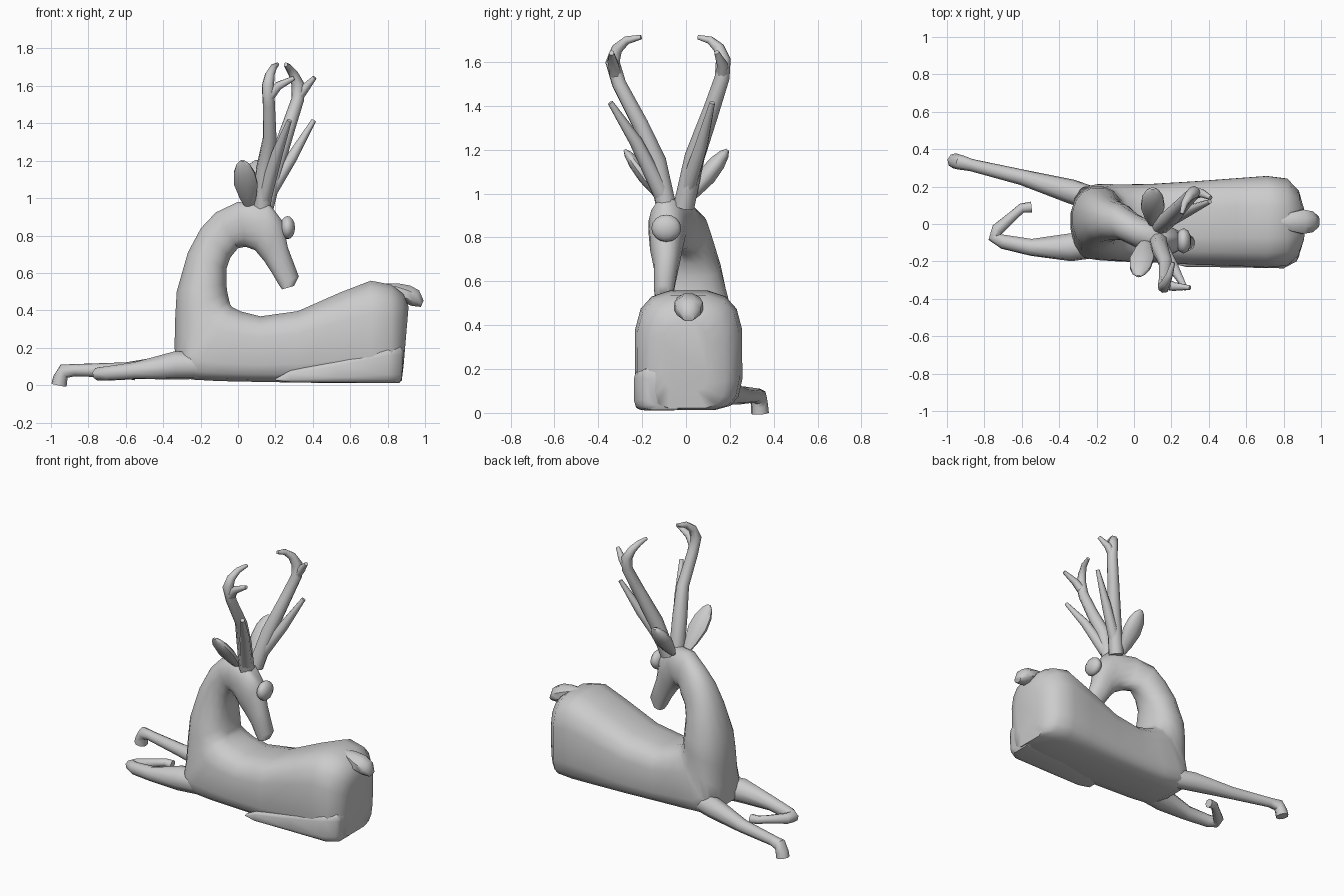
import bpy
import bmesh
from math import cos, sin, pi, copysign
from mathutils import Vector

default_cube = bpy.data.objects.get("Cube")
if default_cube:
    bpy.data.objects.remove(default_cube, do_unlink=True)

# One plain grey for the whole figure
grey = bpy.data.materials.new("plain grey")
grey.use_nodes = True
grey_value = (0.6, 0.6, 0.6, 1)
grey.diffuse_color = grey_value
grey.node_tree.nodes["Principled BSDF"].inputs["Base Color"].default_value = grey_value


def finish(name, mesh_builder, angle=50):
    """Turn a bmesh into a smooth grey object."""
    bmesh.ops.recalc_face_normals(mesh_builder, faces=mesh_builder.faces)
    mesh = bpy.data.meshes.new(name)
    mesh_builder.to_mesh(mesh)
    mesh_builder.free()
    mesh.materials.append(grey)
    part = bpy.data.objects.new(name, mesh)
    bpy.context.collection.objects.link(part)
    bpy.ops.object.select_all(action="DESELECT")
    part.select_set(True)
    bpy.context.view_layer.objects.active = part
    bpy.ops.object.shade_smooth_by_angle(angle=angle * pi / 180)
    return part


def loft(name, rings, sides=12):
    """Skin closed rings: centre, side axis, up axis, roundness above and below."""
    builder = bmesh.new()

    def bend(value, power):
        return copysign(abs(value) ** power, value)

    loops = []
    for centre, side, up, above, below in rings:
        loop = []
        for step in range(sides):
            turn = 2 * pi * (step + 0.5) / sides
            power = above if sin(turn) > 0 else below
            point = centre + side * bend(cos(turn), power) + up * bend(sin(turn), power)
            loop.append(builder.verts.new(point))
        loops.append(loop)
    for lower, upper in zip(loops, loops[1:]):
        for i in range(sides):
            j = (i + 1) % sides
            builder.faces.new((lower[i], lower[j], upper[j], upper[i]))
    builder.faces.new(loops[0])
    builder.faces.new(loops[-1])
    return finish(name, builder)


def tube(name, points, radii, sides=8):
    """Tapered limb following a path."""
    path = [Vector(p) for p in points]
    rings = []
    side = path[1].cross(path[0])
    for i, centre in enumerate(path):
        before = path[max(i - 1, 0)]
        after = path[min(i + 1, len(path) - 1)]
        along = (after - before).normalized()
        side = (side - along * side.dot(along)).normalized()
        rings.append((centre, side * radii[i], along.cross(side) * radii[i], 1, 1))
    return loft(name, rings, sides)


def trunk(name, sections, above, below):
    """Sections given as top x, z, bottom x, z, then y centre and half width."""
    rings = []
    for top_x, top_z, bottom_x, bottom_z, y, width in sections:
        top = Vector((top_x, y, top_z))
        bottom = Vector((bottom_x, y, bottom_z))
        rings.append([(top + bottom) / 2, Vector((0, width, 0)), (top - bottom) / 2, above, below])
    return rings


def ear(name, base, tip, thickness):
    """Leaf-shaped ear, broad along x."""
    base, tip = Vector(base), Vector(tip)
    flat = (tip - base).cross(Vector((1, 0, 0))).normalized()
    rings = []
    for share, width in ((0, .022), (.2, .045), (.5, .066), (.75, .058), (.92, .036), (1, .012)):
        rings.append((base.lerp(tip, share), Vector((width, 0, 0)), flat * width * thickness, 1, 1))
    return loft(name, rings, 10)


# Resting body with a flat belly, fanning upwards at the chest
body_rings = trunk("body", [
    (.912, .42, .885, .1, .0, .1), (.885, .49, .875, .02, .005, .175),
    (.82, .54, .82, .012, .01, .235), (.71, .562, .71, .01, .012, .247),
    (.55, .5, .55, .01, .01, .237), (.32, .398, .32, .012, .005, .225),
    (.12, .37, .1, .016, .005, .212), (.02, .395, -.1, .02, .005, .208),
    (-.03, .42, -.25, .028, .01, .205), (-.04, .435, -.325, .07, .01, .195),
], .65, .45)

# Neck curving up and back, then the head looking along the body
neck_rings = trunk("neck", [
    (-.045, .455, -.342, .2, .015, .185), (-.055, .5, -.338, .36, .025, .178),
    (-.06, .54, -.33, .5, .03, .165), (-.06, .62, -.27, .71, .03, .13),
    (-.04, .68, -.2, .84, .02, .108), (.0, .73, -.12, .925, .01, .095),
    (.04, .738, .0, .982, -.04, .09), (.09, .72, .165, .977, -.085, .087),
    (.14, .66, .238, .88, -.09, .075), (.18, .6, .268, .735, -.09, .056),
    (.215, .54, .326, .582, -.1, .046), (.235, .512, .3, .53, -.1, .04),
], .85, .9)
loft("body_neck_and_head", body_rings + neck_rings, 16)

# Folded thigh, slightly proud of the right flank
loft("right_thigh", trunk("thigh", [
    (.2, .035, .2, .025, -.18, .03), (.28, .08, .28, .014, -.15, .08),
    (.55, .14, .55, .01, -.125, .108), (.8, .205, .8, .01, -.12, .118),
    (.872, .21, .865, .012, -.1, .1), (.886, .19, .875, .03, -.09, .08),
], .4, .4), 16)

# Round bump on the brow
bump = bmesh.new()
bmesh.ops.create_uvsphere(bump, u_segments=10, v_segments=8, radius=1)
brow_bump = finish("brow_bump", bump)
brow_bump.location = (.265, -.09, .842)
brow_bump.scale = (.042, .068, .062)

# Ears leaning outwards
ear("right_ear", (.06, -.09, .95), (.025, -.28, 1.2), .5)
ear("left_ear", (.1, .0, .96), (.1, .19, 1.2), .65)

# Antlers: a long curled beam with a front spike and an upper fork
beam_radii = (.048, .046, .038, .034, .034, .026, .019, .011)
spike_radii = (.04, .03, .013)
fork_radii = (.03, .024, .012)
tube("right_antler_beam", [
    (.13, -.09, .94), (.14, -.135, 1.15), (.17, -.21, 1.32), (.165, -.305, 1.5),
    (.16, -.335, 1.6), (.17, -.315, 1.66), (.19, -.27, 1.7), (.21, -.205, 1.714),
], beam_radii)
tube("right_antler_spike", [(.14, -.11, 1.0), (.21, -.23, 1.24), (.275, -.345, 1.415)], spike_radii)
tube("right_antler_fork", [(.165, -.32, 1.54), (.215, -.335, 1.6), (.3, -.34, 1.642)], fork_radii)
tube("left_antler_beam", [
    (.14, -.01, .94), (.2, .04, 1.17), (.27, .115, 1.38), (.32, .165, 1.53),
    (.32, .17, 1.61), (.295, .15, 1.665), (.27, .11, 1.7), (.255, .055, 1.714),
], beam_radii)
tube("left_antler_spike", [(.15, .0, 1.0), (.29, .07, 1.22), (.405, .12, 1.415)], spike_radii)
tube("left_antler_fork", [(.32, .165, 1.54), (.36, .165, 1.59), (.41, .14, 1.645)], fork_radii)

# Front legs: one stretched out, one folded back at the knee
tube("left_front_leg", [
    (-.18, .12, .1), (-.34, .175, .1), (-.6, .25, .08), (-.87, .315, .08),
    (-.93, .33, .075), (-.95, .335, .035), (-.957, .337, .0),
], (.065, .065, .042, .033, .04, .04, .042))
tube("right_front_leg", [
    (-.15, -.1, .105), (-.34, -.125, .105), (-.55, -.125, .077), (-.7, -.095, .062), (-.745, -.07, .06),
    (-.73, -.03, .06), (-.64, .05, .06), (-.6, .085, .06), (-.55, .09, .055),
], (.075, .077, .047, .04, .037, .034, .026, .026, .03))

# Short drooping tail
tail_rings = []
for x, z, width, depth in (
    (.76, .53, .02, .015), (.84, .515, .055, .035), (.9, .487, .07, .055),
    (.95, .465, .06, .05), (.985, .435, .03, .02),
):
    tail_rings.append((Vector((x, .012, z)), Vector((0, width, 0)), Vector((.4, 0, .9)) * depth, 1, 1))
loft("tail", tail_rings, 8)
